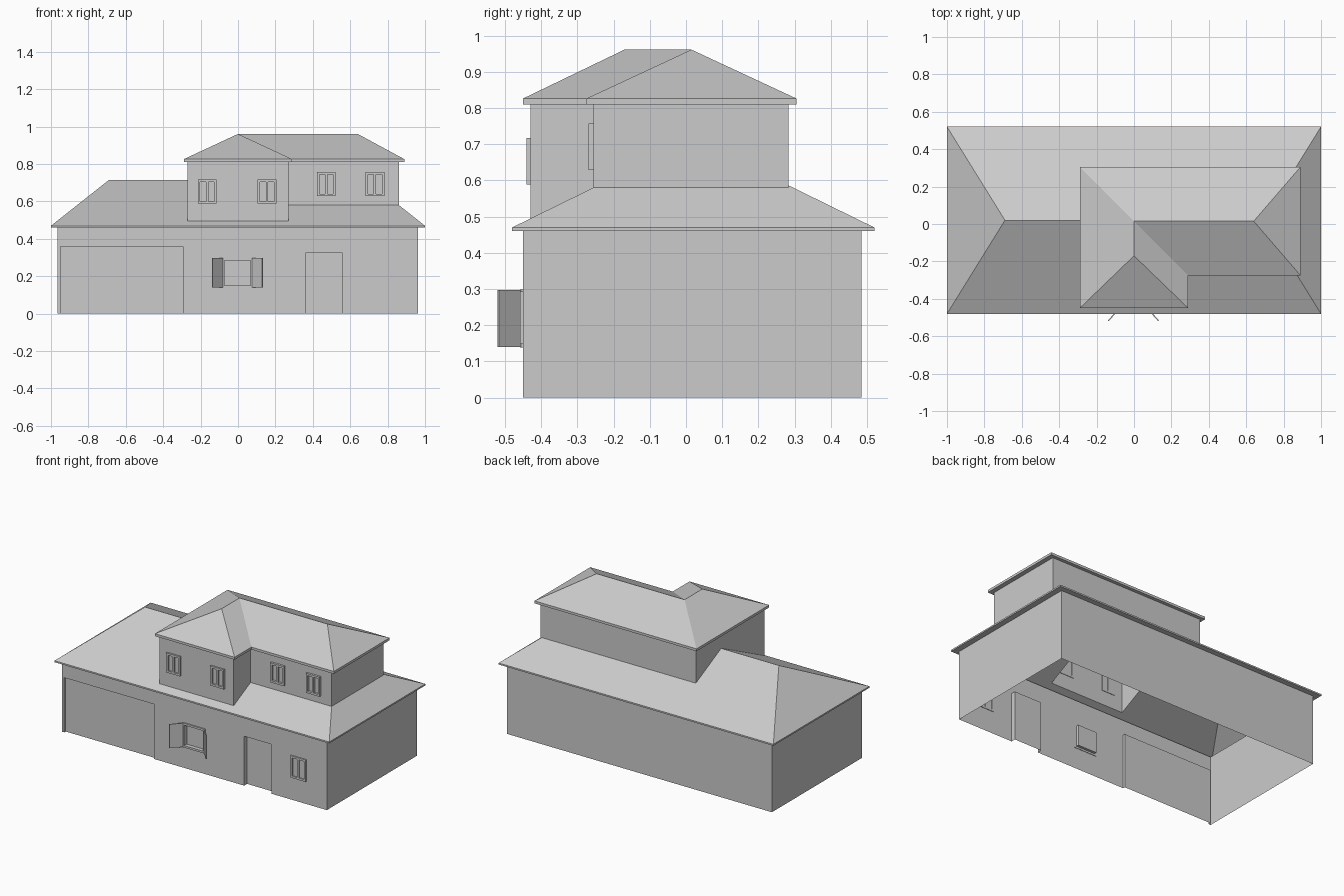
import bpy, bmesh, math
from mathutils import Vector, Matrix

if "Cube" in bpy.data.objects:
    bpy.data.objects.remove(bpy.data.objects["Cube"])


def finish(name, bm):
    bmesh.ops.remove_doubles(bm, verts=bm.verts, dist=0.0005)
    bmesh.ops.recalc_face_normals(bm, faces=bm.faces)
    mesh = bpy.data.meshes.new(name)
    bm.to_mesh(mesh)
    bm.free()
    ob = bpy.data.objects.new(name, mesh)
    bpy.context.collection.objects.link(ob)
    return ob


def poly(bm, *pts):
    return bm.faces.new([bm.verts.new(p) for p in pts])


def box(bm, x0, x1, y0, y1, z0, z1):
    m = Matrix.Translation(((x0 + x1) / 2, (y0 + y1) / 2, (z0 + z1) / 2)) @ \
        Matrix.Diagonal((x1 - x0, y1 - y0, z1 - z0, 1))
    bmesh.ops.create_cube(bm, size=1, matrix=m)


def eave(bm, outer, inner, z0, z1):
    """Fascia around the outer outline and soffit back to the wall."""
    n = len(outer)
    for i in range(n):
        a, b, c, d = outer[i], outer[(i + 1) % n], inner[(i + 1) % n], inner[i]
        poly(bm, (*a, z0), (*b, z0), (*b, z1), (*a, z1))
        poly(bm, (*a, z0), (*d, z0), (*c, z0), (*b, z0))


def rect(x0, x1, y0, y1):
    return [(x0, y0), (x1, y0), (x1, y1), (x0, y1)]


L, R, F, B, TOP = -0.965, 0.962, -0.45, 0.485, 0.46

# Ground floor walls, front wall gridded around recessed openings: x0, x1, z0, z1, depth
openings = [(-0.95, -0.295, 0, 0.36, 0.015),
            (-0.072, 0.066, 0.15, 0.287, 0.02),
            (0.36, 0.56, 0, 0.325, 0.03)]
bm = bmesh.new()
xs = sorted({L, R} | {o[i] for o in openings for i in (0, 1)})
zs = sorted({0, TOP} | {o[i] for o in openings for i in (2, 3)})
for x0, x1 in zip(xs, xs[1:]):
    for z0, z1 in zip(zs, zs[1:]):
        cx, cz = (x0 + x1) / 2, (z0 + z1) / 2
        if not any(o[0] < cx < o[1] and o[2] < cz < o[3] for o in openings):
            poly(bm, (x0, F, z0), (x1, F, z0), (x1, F, z1), (x0, F, z1))
poly(bm, (R, F, 0), (R, B, 0), (R, B, TOP), (R, F, TOP))
poly(bm, (R, B, 0), (L, B, 0), (L, B, TOP), (R, B, TOP))
poly(bm, (L, B, 0), (L, F, 0), (L, F, TOP), (L, B, TOP))
finish("ground_floor_walls", bm)

# Recessed garage door, window pane and front door with their reveals
for name, (x0, x1, z0, z1, d) in zip(("garage_door", "shuttered_window_pane", "front_door"), openings):
    bm = bmesh.new()
    y = F + d
    poly(bm, (x0, y, z0), (x1, y, z0), (x1, y, z1), (x0, y, z1))
    for x in (x0, x1):
        poly(bm, (x, F, z0), (x, y, z0), (x, y, z1), (x, F, z1))
    poly(bm, (x0, F, z1), (x1, F, z1), (x1, y, z1), (x0, y, z1))
    if z0 > 0:
        poly(bm, (x0, F, z0), (x1, F, z0), (x1, y, z0), (x0, y, z0))
    finish(name, bm)

# Upper floor outline
wall = [(-0.27, -0.43), (0.27, -0.43), (0.27, -0.255), (0.86, -0.255), (0.86, 0.283), (-0.27, 0.283)]
over = [(-0.29, -0.45), (0.29, -0.45), (0.29, -0.275), (0.89, -0.275), (0.89, 0.305), (-0.29, 0.305)]
RY, RZ, EZ = 0.02, 0.715, 0.47


def roof_z(x, y):
    return EZ + (RZ - EZ) * min((y + 0.48) / 0.5, (0.52 - y) / 0.5, (1 - abs(x)) / 0.31)


# Lower hip roof, cut open beneath the upper floor
bm = bmesh.new()
a, b, c, d = [(*p, EZ) for p in rect(-1, 1, -0.48, 0.52)]
e, f = (-0.69, RY, RZ), (0.69, RY, RZ)
for pts in ((a, b, f, e), (b, c, f), (c, d, e, f), (d, a, e)):
    poly(bm, *pts)
for axis, values in (((1, 0, 0), (-0.27, 0.27, 0.86)), ((0, 1, 0), (-0.43, -0.255, 0.283))):
    for v in values:
        bmesh.ops.bisect_plane(bm, geom=bm.verts[:] + bm.edges[:] + bm.faces[:],
                               plane_co=Vector(axis) * v, plane_no=axis)


def under_upper(p):
    return -0.27 < p.x < 0.86 and -0.255 < p.y < 0.283 or -0.27 < p.x < 0.27 and -0.43 < p.y < 0


cut = [fc for fc in bm.faces if under_upper(fc.calc_center_median())]
bmesh.ops.delete(bm, geom=cut, context='FACES')
eave(bm, rect(-1, 1, -0.48, 0.52), rect(L, R, F, B), TOP, EZ)
finish("lower_roof", bm)

# Upper floor walls, feet following the roof slope
bm = bmesh.new()
path = wall + [(-0.27, RY)]
for p, q in zip(path, path[1:] + path[:1]):
    poly(bm, (*p, roof_z(*p)), (*q, roof_z(*q)), (*q, 0.81), (*p, 0.81))
finish("upper_floor_walls", bm)

# Upper L-shaped hip roof
bm = bmesh.new()
o = [(*p, 0.826) for p in over]
wing, mid, end = (0, -0.17, 0.961), (0, 0.015, 0.961), (0.64, 0.015, 0.961)
for pts in ((o[0], o[1], wing), (o[1], o[2], mid, wing), (o[2], o[3], end, mid),
            (o[3], o[4], end), (o[4], o[5], mid, end), (o[5], o[0], wing, mid)):
    poly(bm, *pts)
eave(bm, over, wall, 0.81, 0.826)
finish("upper_roof", bm)


# Windows: frame, centre mullion
def window(name, x0, x1, z0, z1, y, out, mullion=True, t=0.013):
    bm = bmesh.new()
    ya, yb = y - out, y + 0.003
    box(bm, x0, x0 + t, ya, yb, z0, z1)
    box(bm, x1 - t, x1, ya, yb, z0, z1)
    for z in (z0, z1 - t):
        box(bm, x0 + t, x1 - t, ya, yb, z, z + t)
    if mullion:
        m = (x0 + x1) / 2
        box(bm, m - t / 2, m + t / 2, ya, yb, z0 + t, z1 - t)
    finish(name, bm)


for i, x in enumerate((-0.215, 0.105)):
    window(f"wing_window_{i}", x, x + 0.1, 0.588, 0.717, -0.43, 0.011)
for i, x in enumerate((0.422, 0.682)):
    window(f"upper_window_{i}", x, x + 0.1, 0.628, 0.757, -0.255, 0.014)
window("ground_window", 0.702, 0.813, 0.148, 0.293, F, 0.008)
window("shuttered_window_frame", -0.085, 0.079, 0.138, 0.298, F, 0.008, False)

# Open shutters swung out at an angle
for name, s in (("left_shutter", -1), ("right_shutter", 1)):
    bm = bmesh.new()
    box(bm, 0, 0.086, -0.003, 0.003, 0.14, 0.297)
    turn = Matrix.Rotation(math.radians(-90 + s * 42), 4, 'Z')
    bmesh.ops.transform(bm, matrix=Matrix.Translation((-0.003 + s * 0.077, F - 0.004, 0)) @ turn, verts=bm.verts)
    finish(name, bm)
